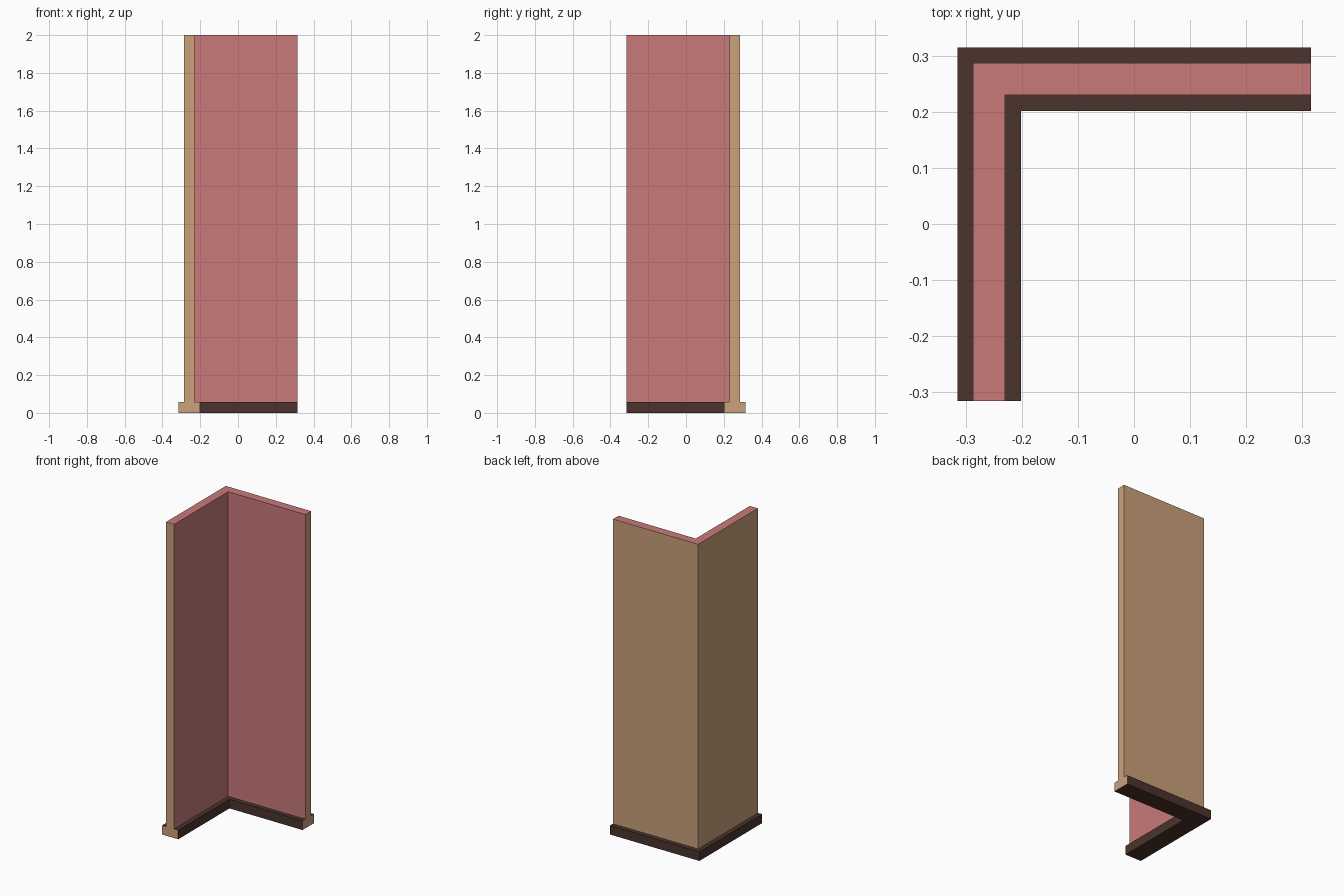
import bpy
import bmesh

cube = bpy.data.objects.get("Cube")
if cube:
    bpy.data.objects.remove(cube, do_unlink=True)

END = 0.315          # open ends of both wings
SKIRT_TOP = 0.058
HEIGHT = 2.0


def make_material(name, rgb):
    mat = bpy.data.materials.new(name)
    mat.use_nodes = True
    color = (*rgb, 1.0)
    mat.diffuse_color = color
    mat.node_tree.nodes["Principled BSDF"].inputs["Base Color"].default_value = color
    return mat


rose = make_material("rose_paint", (0.584, 0.195, 0.195))
tan = make_material("tan_plaster", (0.597, 0.358, 0.202))
brown = make_material("dark_brown_wood", (0.069, 0.034, 0.026))


def corner_prism(name, outer, inner, z0, z1, materials, rule):
    """Extrude an L-shaped plan; rule(normal, centre) picks each face's material."""
    plan = [(-outer, -END), (-inner, -END), (-inner, inner),
            (END, inner), (END, outer), (-outer, outer)]
    bm = bmesh.new()
    base = bm.faces.new([bm.verts.new((x, y, z0)) for x, y in plan])
    top = bmesh.ops.extrude_face_region(bm, geom=[base], use_keep_orig=True)
    verts = [g for g in top["geom"] if isinstance(g, bmesh.types.BMVert)]
    bmesh.ops.translate(bm, vec=(0, 0, z1 - z0), verts=verts)
    bmesh.ops.recalc_face_normals(bm, faces=bm.faces)
    bm.normal_update()
    for face in bm.faces:
        face.material_index = rule(face.normal, face.calc_center_median())
    mesh = bpy.data.meshes.new(name)
    bm.to_mesh(mesh)
    bm.free()
    for mat in materials:
        mesh.materials.append(mat)
    obj = bpy.data.objects.new(name, mesh)
    bpy.context.collection.objects.link(obj)
    return obj


def is_end(c):
    return c.x > END - 0.001 or c.y < -END + 0.001


# Wall: rose inside and on top, tan outside and on the cut ends
def wall_rule(n, c):
    outside = n.x < -0.5 or n.y > 0.5
    return 1 if outside or is_end(c) else 0


# Skirting: brown all round, tan on the cut ends
def skirting_rule(n, c):
    return 1 if is_end(c) else 0


corner_prism("corner_wall", 0.287, 0.23, SKIRT_TOP, HEIGHT, [rose, tan], wall_rule)
corner_prism("skirting_board", END, 0.201, 0.0, SKIRT_TOP, [brown, tan], skirting_rule)
